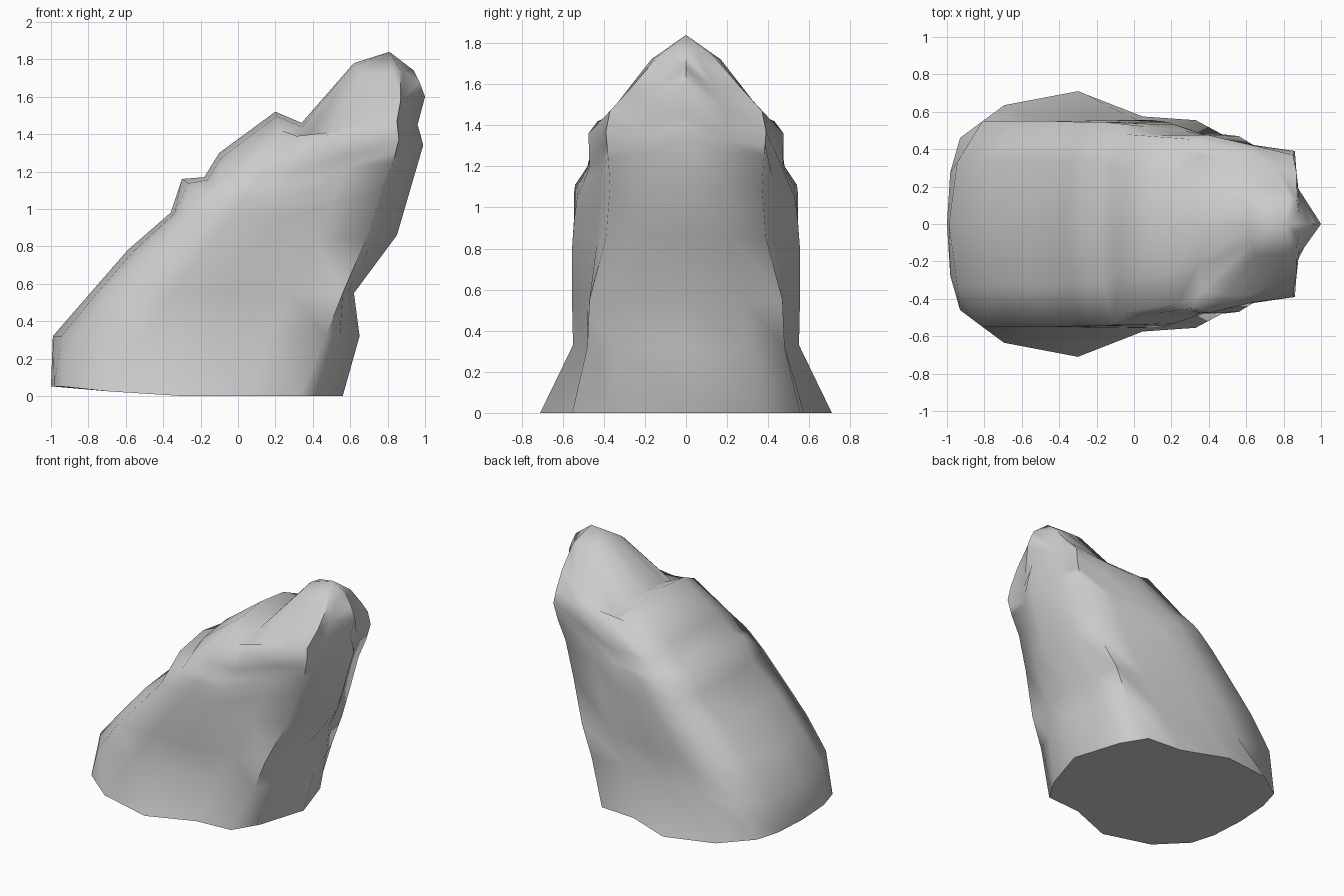
import bpy, bmesh
from mathutils import Vector

if "Cube" in bpy.data.objects:
    bpy.data.objects.remove(bpy.data.objects["Cube"])

# Leaning rock: slanted half-sections, mirrored across y = 0.
# Each: back centre (x,z), back corner (x,y,z), side (x,y,z), front corner (x,y,z), front centre (x,z)
SECTIONS = [
    ((-1.00, .05), (-.93, .46, .05), (-.30, .71, 0), (.33, .555, 0), (.56, 0)),
    ((-.99, .32), (-.81, .55, .32), (-.20, .55, .33), (.47, .48, .32), (.65, .32)),
    ((-.79, .55), (-.64, .55, .56), (-.05, .555, .55), (.56, .47, .55), (.62, .55)),
    ((-.59, .78), (-.44, .55, .78), (.10, .555, .80), (.69, .39, .85), (.85, .86)),
    ((-.36, .98), (-.28, .545, .96), (.18, .545, .93), (.77, .37, 1.10), (.92, 1.10)),
    ((-.30, 1.16), (-.16, .545, 1.07), (.22, .53, 1.05), (.83, .38, 1.25), (.99, 1.34)),
    ((-.18, 1.17), (-.11, .54, 1.11), (.26, .50, 1.12), (.845, .385, 1.31), (.975, 1.40)),
    ((-.10, 1.30), (-.05, .48, 1.20), (.31, .47, 1.20), (.86, .39, 1.37), (.96, 1.45)),
    ((.20, 1.52), (.23, .43, 1.42), (.40, .475, 1.36), (.85, .37, 1.47), (1.0, 1.60)),
    ((.34, 1.46), (.36, .37, 1.37), (.62, .38, 1.45), (.87, .27, 1.58), (.97, 1.68)),
    ((.62, 1.78), (.65, .17, 1.72), (.78, .17, 1.72), (.87, .13, 1.74), (.94, 1.74)),
]


def between(centre, corner, t, width):
    """Intermediate point between a centreline point and a corner."""
    p = centre.lerp(corner, t)
    p.y = corner.y * width
    return p


def ring(section):
    back, c, m, f, front = section
    a, h = Vector((back[0], 0, back[1])), Vector((front[0], 0, front[1]))
    c, m, f = Vector(c), Vector(m), Vector(f)
    at_base = h.z < .01
    d = (c + m) / 2 + (Vector((-.08, .05, 0)) if at_base else Vector())
    # shallow gully down the flank
    e = m.lerp(f, .55)
    e.y -= .05 if at_base else .03 if h.z < 1.4 else 0
    g = between(h, f, min(.85, .5 + .25 * h.z), .66 - .11 * h.z)
    half = [between(a, c, .25, .6), c, d, m, e, f, g]
    mirrored = [Vector((p.x, -p.y, p.z)) for p in reversed(half)]
    return [a] + half + [h] + mirrored


bm = bmesh.new()
rings = [[bm.verts.new(p) for p in ring(s)] for s in SECTIONS]
n = len(rings[0])

# Rock walls
for lo, hi in zip(rings, rings[1:]):
    for i in range(n):
        j = (i + 1) % n
        bm.faces.new((lo[i], lo[j], hi[j], hi[i]))

# Peak and flat underside
peak = bm.verts.new((.81, 0, 1.84))
for i in range(n):
    bm.faces.new((rings[-1][i], rings[-1][(i + 1) % n], peak))
bm.faces.new(rings[0])
bmesh.ops.recalc_face_normals(bm, faces=bm.faces)

mesh = bpy.data.meshes.new("leaning_rock")
bm.to_mesh(mesh)
bm.free()
rock = bpy.data.objects.new("leaning_rock", mesh)
bpy.context.collection.objects.link(rock)
bpy.context.view_layer.objects.active = rock
rock.select_set(True)
bpy.ops.object.shade_smooth_by_angle(angle=1.25)
